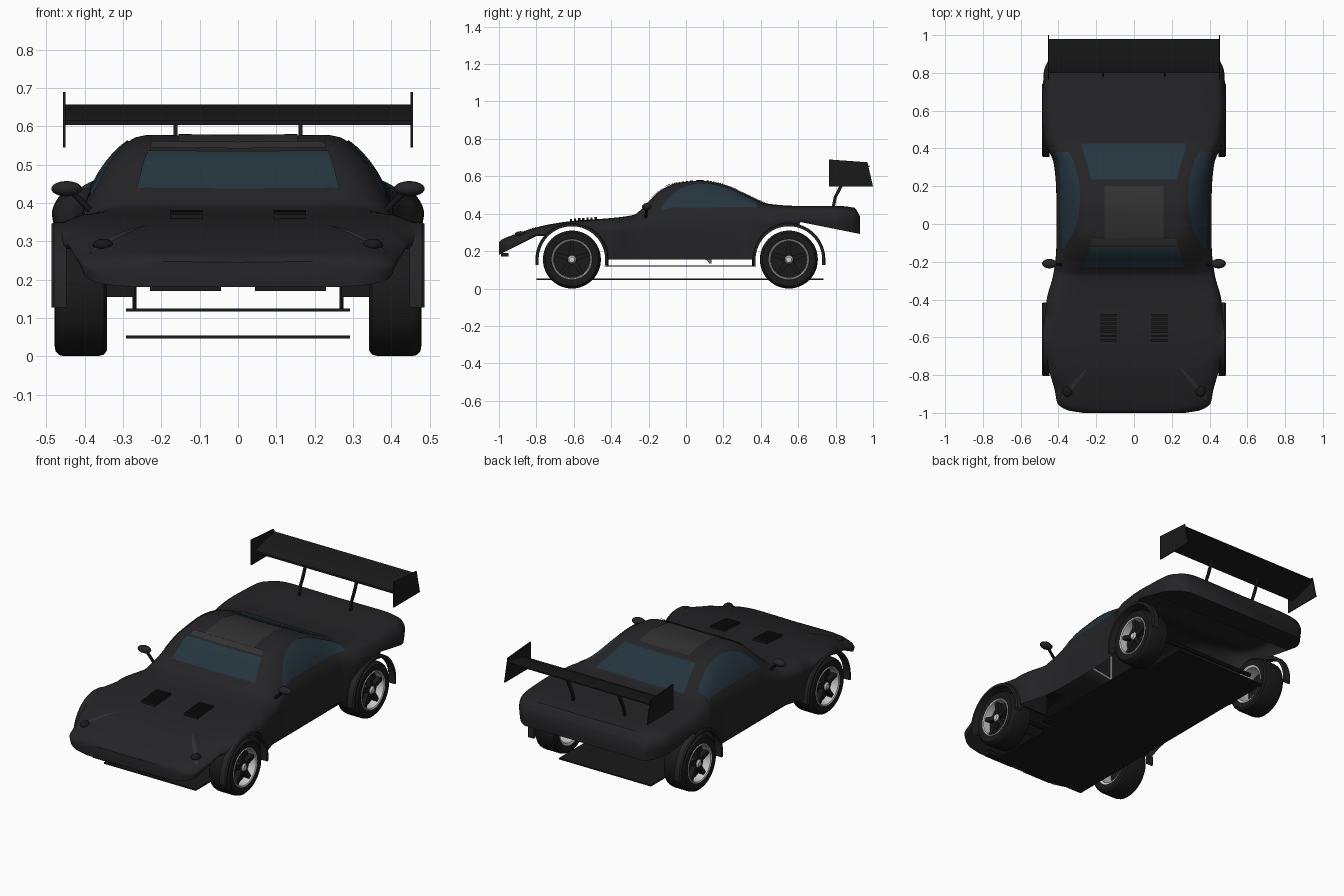
import bpy, bmesh, math
from mathutils import Vector

if "Cube" in bpy.data.objects:
    bpy.data.objects.remove(bpy.data.objects["Cube"])


def mat(name, r, g, b):
    m = bpy.data.materials.new(name)
    m.diffuse_color = (r, g, b, 1)
    m.use_nodes = True
    m.node_tree.nodes["Principled BSDF"].inputs["Base Color"].default_value = m.diffuse_color
    return m


PAINT = mat("black_paint", .018, .018, .02)
TRIM = mat("dark_trim", .01, .01, .01)
PANEL = mat("roof_grey", .032, .031, .031)
GLASS = mat("tinted_glass", .018, .035, .048)
METAL = mat("metal", .55, .55, .55)


def finish(name, bm, m):
    bmesh.ops.remove_doubles(bm, verts=bm.verts, dist=1e-5)
    bmesh.ops.recalc_face_normals(bm, faces=bm.faces)
    me = bpy.data.meshes.new(name)
    bm.to_mesh(me)
    bm.free()
    me.materials.append(m)
    ob = bpy.data.objects.new(name, me)
    bpy.context.collection.objects.link(ob)
    return ob


def grid(name, rows, m, wrap=False, caps=False):
    bm = bmesh.new()
    vs = [[bm.verts.new(p) for p in r] for r in rows]
    for i in range(len(vs) - (0 if wrap else 1)):
        a, b = vs[i], vs[(i + 1) % len(vs)]
        for j in range(len(a) - 1):
            bm.faces.new((a[j], a[j + 1], b[j + 1], b[j]))
    if caps:
        for r in (vs[0], vs[-1]):
            bm.faces.new(r)
        for i in range(len(vs) - 1):      # undertray at nose and tail only
            y = vs[i][0].co.y
            if y < -.80 or y > .734:
                bm.faces.new((vs[i][0], vs[i + 1][0], vs[i + 1][-1], vs[i][-1]))
    return finish(name, bm, m)


def box(name, lo, hi, m):
    bm = bmesh.new()
    bmesh.ops.create_cube(bm, size=1)
    for v in bm.verts:
        v.co = [(a + b) / 2 + c * (b - a) for a, b, c in zip(lo, hi, v.co)]
    return finish(name, bm, m)


def prism(name, prof, x0, x1, m):
    # (y, z) outline extruded along x
    bm = bmesh.new()
    f = bm.faces.new([bm.verts.new((x0, y, z)) for y, z in prof])
    g = bmesh.ops.extrude_face_region(bm, geom=[f])["geom"]
    bmesh.ops.translate(bm, vec=(x1 - x0, 0, 0), verts=[v for v in g if isinstance(v, bmesh.types.BMVert)])
    return finish(name, bm, m)


def ball(name, c, r, m):
    bm = bmesh.new()
    bmesh.ops.create_uvsphere(bm, u_segments=20, v_segments=12, radius=1)
    for v in bm.verts:
        v.co = [a + b * k for a, b, k in zip(c, r, v.co)]
    return finish(name, bm, m)


def rod(name, a, b, r, m):
    a, b = Vector(a), Vector(b)
    bm = bmesh.new()
    bmesh.ops.create_cone(bm, segments=10, radius1=r, radius2=r, depth=(b - a).length, cap_ends=True)
    bm.transform((b - a).to_track_quat('Z', 'Y').to_matrix().to_4x4())
    bmesh.ops.translate(bm, vec=(a + b) / 2, verts=bm.verts)
    return finish(name, bm, m)


def curve(xs, vs, x):
    # monotone cubic interpolation
    n = len(xs)
    d = [(vs[i + 1] - vs[i]) / (xs[i + 1] - xs[i]) for i in range(n - 1)]
    i = max(k for k in range(n - 1) if k == 0 or xs[k] <= x)

    def tan(k):
        if k == 0 or k == n - 1:
            return d[min(k, n - 2)]
        return 2 * d[k - 1] * d[k] / (d[k - 1] + d[k]) if d[k - 1] * d[k] > 0 else 0
    h = xs[i + 1] - xs[i]
    s = (x - xs[i]) / h
    return ((1 + 2 * s) * (1 - s) ** 2 * vs[i] + s * (1 - s) ** 2 * h * tan(i)
            + s * s * (3 - 2 * s) * vs[i + 1] + s * s * (s - 1) * h * tan(i + 1))


# Body stations: y, centre z, flat half-width, shoulder x, shoulder z, half-width, widest z
ST = [(-1, .245, .18, .25, .235, .27, .215), (-.985, .26, .22, .33, .245, .355, .22),
      (-.95, .275, .25, .37, .26, .405, .235), (-.88, .30, .25, .38, .285, .42, .255),
      (-.75, .337, .25, .40, .33, .455, .28), (-.6, .36, .25, .42, .355, .478, .30),
      (-.4, .375, .25, .40, .37, .462, .31), (-.28, .392, .25, .38, .37, .43, .31),
      (-.22, .44, .245, .37, .395, .42, .32), (-.14, .52, .23, .37, .43, .412, .33),
      (-.05, .562, .235, .37, .455, .41, .34), (.08, .575, .24, .375, .455, .41, .34),
      (.2, .555, .24, .375, .455, .413, .34), (.32, .502, .25, .38, .45, .425, .35),
      (.45, .45, .27, .43, .435, .475, .36), (.6, .44, .3, .45, .43, .485, .37),
      (.8, .44, .3, .44, .43, .478, .37), (.9, .43, .28, .40, .415, .43, .37),
      (.93, .385, .27, .36, .375, .385, .345)]
COLS = list(zip(*ST))
AXLES, WZ, ARCH = (-.61, .55), .155, .185


def bottom(y):
    z = .155
    for a in AXLES:
        if abs(y - a) < ARCH:
            z = max(z, WZ + math.sqrt(ARCH ** 2 - (y - a) ** 2))
    if y < -.61:
        z = max(z, .18 + .5 * (y + 1) if y < -.8 else .28)
    if y > .6:
        z = max(z, .33 - .2 * (y - .74))
    return z


def surf(y, t):
    zc, xr, xs, zs, w, zm = [curve(COLS[0], c, y) for c in COLS[1:]]
    zb = bottom(y)
    zm = max(zm, zb + .3 * (zs - zb))
    ks = range(5)
    x = curve(ks, (0, xr, xs, w, w - .008), abs(t))
    z = curve(ks, (zc, zc + .002, zs, zm, zb), abs(t))
    return Vector((math.copysign(x, t), y, z))


def skin(y, t, off=.003):
    p = surf(y, t)
    n = (surf(y, t + .01) - p).cross(surf(y + .004, t) - p).normalized()
    return p + n * off


def at_x(x, y, off=.003):
    lo, hi = 0, 3
    for _ in range(22):
        mid = (lo + hi) / 2
        lo, hi = (mid, hi) if surf(y, mid).x < abs(x) else (lo, mid)
    return skin(y, math.copysign(lo, x), off)


# Body shell
ys = {round(-1 + .0125 * i, 4) for i in range(155)} | {-.9975, -.995, -.992, .92}
ys |= {-.7949, -.791, -.4251, -.429, .3651, .369, .7349, .731, .93}
grid("body_shell", [[surf(y, j / 6) for j in range(-24, 25)] for y in sorted(ys)], PAINT, caps=True)


# Windows and roof panels laid on the body surface
def panel(name, y0, x0, y1, x1, m, off=.003):
    grid(name, [[at_x((x0 + (x1 - x0) * i / 14) * (j / 12 - 1), y0 + (y1 - y0) * i / 14, off)
                 for j in range(25)] for i in range(15)], m)


panel("windscreen", -.225, .265, -.12, .235, GLASS)
panel("windscreen_banner", -.112, .23, -.078, .225, PANEL, .006)
panel("roof_panel", -.075, .155, .2, .155, PANEL)
panel("rear_window", .235, .225, .425, .28, GLASS)
for s, side in ((1, "right"), (-1, "left")):
    rows = []
    for i in range(31):
        u = i / 30
        top = 1.22 + .75 * (1 - u) ** 5 + .3 * u ** 4
        rows.append([skin(-.13 + .51 * u, s * (top + (2.2 - top) * j / 10)) for j in range(11)])
    grid(side + "_window", rows, GLASS)

    # Teardrop headlights
    rows = []
    for i in range(21):
        u = i / 20
        w = .06 * u * math.sqrt(1 - u) + .0005
        rows.append([at_x(s * (.235 + .15 * u + .76 * w * v), -.75 - .175 * u + .65 * w * v)
                     for v in (-.5, -.25, 0, .25, .5)])
    grid(side + "_headlight", rows, PANEL)
    ball(side + "_headlight_lens", at_x(s * .352, -.885, 0), (.026, .03, .016), TRIM)

    # Bonnet louvres
    for k in range(7):
        y = -.615 + k * .022
        p = at_x(s * .135, y, 0)
        box(side + "_louvre", (p.x - .043, y - .006, p.z - .005), (p.x + .043, y + .006, p.z + .012), TRIM)

    # Mirrors
    ball(side + "_mirror", (s * .447, -.21, .437), (.04, .025, .02), PAINT)
    rod(side + "_mirror_stalk", (s * .385, -.215, .38), (s * .435, -.21, .43), .008, TRIM)

    # Wing end plates and swan-neck supports
    prism(side + "_wing_end_plate", [(.765, .69), (.97, .675), (1, .545), (.765, .545)], s * .45, s * .456, TRIM)
    prism(side + "_wing_support", [(.778, .43), (.79, .49), (.815, .54), (.85, .62), (.868, .62),
                                   (.832, .535), (.805, .485), (.795, .43)], s * .158, s * .168, TRIM)

    # Chassis bulkheads, struts and splitter
    for y in (-.42, .36):
        box(side + "_bulkhead", sorted((s * .27, s * .43))[:1] + [y - .004, .155],
            sorted((s * .27, s * .43))[1:] + [y + .004, .33], TRIM)
        rod(side + "_floor_bracket", (s * .27, y, .12), (s * .27, y, .2), .006, TRIM)
    rod(side + "_strut", (s * .27, .13, .135), (s * .27, .13, .32), .006, METAL)
    rod(side + "_diagonal_strut", (s * .27, .13, .14), (s * .27, -.05, .3), .006, METAL)
    c = s * .137
    box(side + "_splitter", (c - .093, -.99, .17), (c + .093, -.95, .19), TRIM)

    # Wheels and arch flares
    for a, end in zip(AXLES, ("front", "rear")):
        def lathe(name, prof, m, n=48):
            grid(f"{end}_{side}_{name}", [[(s * x, a + r * math.cos(q), WZ + r * math.sin(q)) for r, x in prof]
                 for q in (2 * math.pi * i / n for i in range(n))], m, wrap=True)
        lathe("tyre", [(.108, .472), (.125, .479), (.142, .476), (.152, .466), (.155, .452), (.155, .366),
                       (.151, .35), (.14, .342), (.108, .345)], TRIM)
        lathe("rim", [(.109, .472), (.105, .476), (.099, .473), (.096, .435), (.096, .35), (.108, .345)], METAL)
        lathe("wheel_disc", [(.096, .43), (.03, .43), (.0, .43)], TRIM)
        lathe("hub", [(.025, .43), (.022, .466), (.015, .474), (0, .476)], METAL, 20)
        for k in range(5):
            q = math.pi / 2 + k * 2 * math.pi / 5
            d, n = Vector((0, math.cos(q), math.sin(q))), Vector((0, -math.sin(q), math.cos(q)))
            prism(f"{end}_{side}_spoke", [((d * r + n * h).y + a, (d * r + n * h).z + WZ) for r, h in
                  ((.015, -.014), (.098, -.01), (.098, .01), (.015, .014))], s * .435, s * .464, TRIM)
        rows = []
        angs = [math.pi * i / 32 for i in range(33)]
        path = [(1, 0, .127)] + [(math.cos(q), math.sin(q), WZ) for q in angs] + [(-1, 0, .127)]
        for cy, cz, z in path:
            rows.append([(s * x, a + r * cy, z + r * cz) for r, x in
                         ((.178, .447), (.195, .447), (.195, .48), (.19, .487), (.178, .487), (.178, .447))])
        grid(f"{end}_{side}_arch_flare", rows, PAINT)

# Rear wing
prism("rear_wing", [(.80, .603), (.80, .615), (.84, .632), (.90, .645), (.98, .657), (.98, .65),
                    (.90, .628), (.84, .608)], -.452, .452, TRIM)

# Floor panels
box("lower_floor", (-.292, -.80, .046), (.292, .735, .054), TRIM)
box("upper_floor", (-.292, -.435, .117), (.292, .375, .124), TRIM)
for y, end in zip(AXLES, ("front", "rear")):
    rod(end + "_axle", (-.36, y, WZ + .06), (.36, y, WZ + .06), .012, TRIM)

# Smooth shading with sharp edges kept
for o in bpy.data.objects:
    o.select_set(True)
bpy.context.view_layer.objects.active = bpy.data.objects["body_shell"]
bpy.ops.object.shade_smooth_by_angle(angle=math.radians(35))
